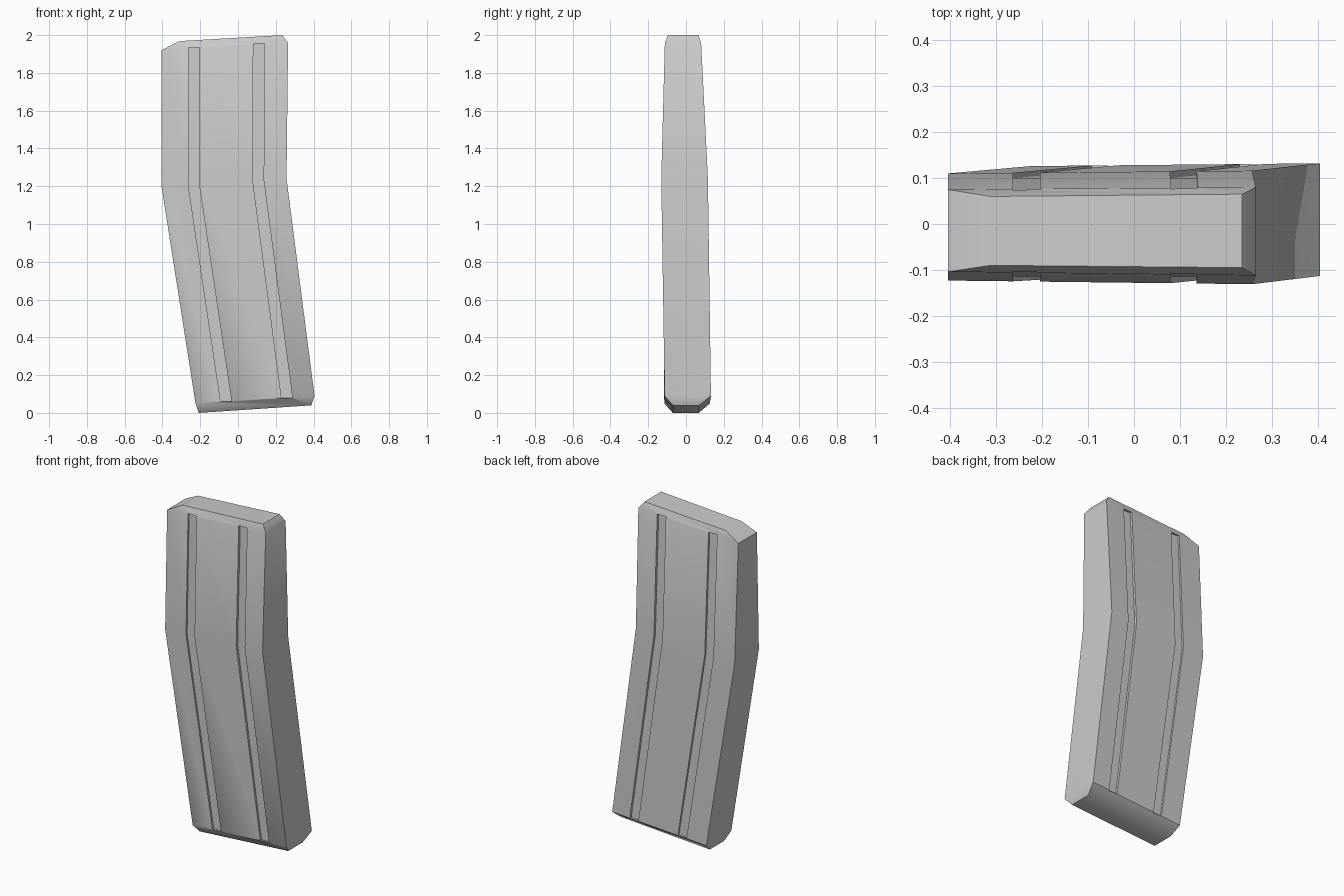
import bpy, bmesh

if "Cube" in bpy.data.objects:
    bpy.data.objects.remove(bpy.data.objects["Cube"])


def loft(name, sections):
    """Skin a closed solid through rectangular sections, each four corners."""
    bm = bmesh.new()
    rings = [[bm.verts.new(p) for p in s] for s in sections]
    for a, b in zip(rings, rings[1:]):
        for i in range(4):
            j = (i + 1) % 4
            bm.faces.new((a[i], a[j], b[j], b[i]))
    bm.faces.new(rings[0][::-1])
    bm.faces.new(rings[-1])
    bmesh.ops.recalc_face_normals(bm, faces=bm.faces)
    mesh = bpy.data.meshes.new(name)
    bm.to_mesh(mesh)
    bm.free()
    obj = bpy.data.objects.new(name, mesh)
    bpy.context.collection.objects.link(obj)
    return obj


def body_section(left, right, front, back):
    """left/right are (x, z); front/back are (y at left, y at right)."""
    (xl, zl), (xr, zr) = left, right
    return [(xl, front[0], zl), (xr, front[1], zr),
            (xr, back[1], zr), (xl, back[0], zl)]


# Bent, tapered body with chamfered ends
body = loft("magazine_body", [
    body_section((-0.208, 0.0), (0.388, 0.04), (-0.07, -0.07), (0.068, 0.07)),
    body_section((-0.225, 0.05), (0.405, 0.09), (-0.115, -0.113), (0.126, 0.132)),
    body_section((-0.405, 1.20), (0.257, 1.24), (-0.123, -0.131), (0.110, 0.116)),
    body_section((-0.405, 1.92), (0.265, 1.96), (-0.104, -0.112), (0.075, 0.080)),
    body_section((-0.312, 1.968), (0.235, 2.0), (-0.090, -0.095), (0.060, 0.065)),
])

# Shallow grooves on both broad faces: centre (x, z) at bottom, bend and top
GROOVES = {"left": [(-0.063, 0.060), (-0.234, 1.205), (-0.234, 1.935)],
           "right": [(0.259, 0.080), (0.107, 1.230), (0.110, 1.955)]}
FACES = {"front": [-0.115, -0.127, -0.107], "back": [0.129, 0.113, 0.077]}
HALF, DEPTH = 0.029, 0.013

for face, ys in FACES.items():
    side = -1 if face == "front" else 1
    for name, path in GROOVES.items():
        sections = []
        for (x, z), y in zip(path, ys):
            inner, outer = y - side * DEPTH, y + side * 0.1
            sections.append([(x - HALF, inner, z), (x + HALF, inner, z),
                             (x + HALF, outer, z), (x - HALF, outer, z)])
        cutter = loft(f"{face}_{name}_groove_cutter", sections)
        cutter.hide_render = True
        bpy.context.view_layer.objects.active = body
        mod = body.modifiers.new("groove", 'BOOLEAN')
        mod.operation = 'DIFFERENCE'
        mod.solver = 'EXACT'
        mod.object = cutter
        bpy.ops.object.modifier_apply(modifier=mod.name)
        bpy.data.objects.remove(cutter, do_unlink=True)

# Soft chamfers, crisp corners and grooves
bpy.ops.object.select_all(action='DESELECT')
body.select_set(True)
bpy.context.view_layer.objects.active = body
bpy.ops.object.shade_smooth_by_angle(angle=0.82)
